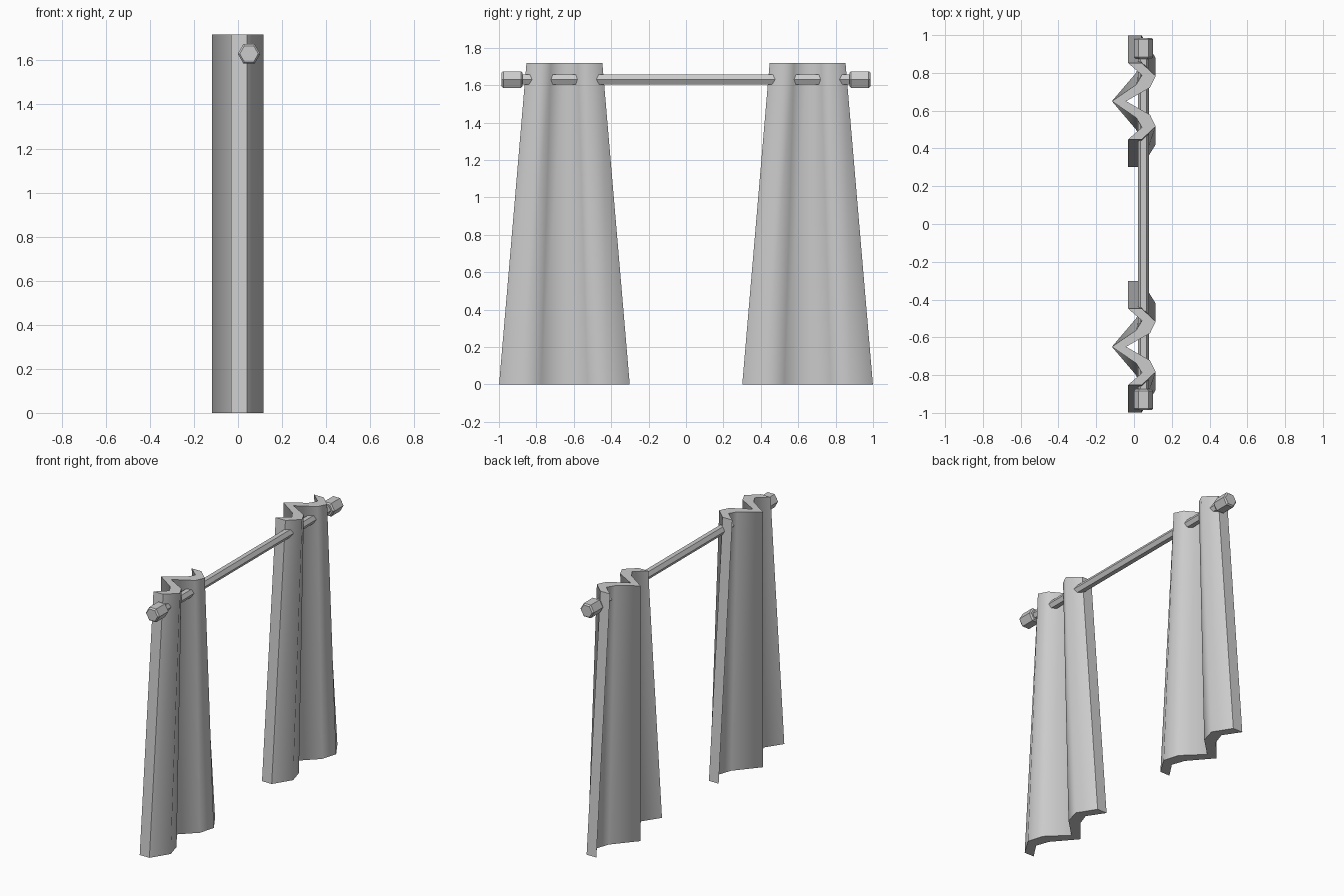
import bpy, bmesh, math

if "Cube" in bpy.data.objects:
    bpy.data.objects.remove(bpy.data.objects["Cube"])

ROD_X, ROD_Z = 0.05, 1.63
CENTRE_Y, TOP_Z, FLARE = 0.65, 1.717, 1.72

# Half of the pleat cross-section at the top: (x, offset from curtain middle)
FRONT = [(-0.042, 0), (0.085, 0.072), (0.115, 0.133), (0.04, 0.203)]
BACK = [(-0.117, 0), (0.012, 0.088), (0.042, 0.138), (-0.032, 0.203)]


def full(half):
    return [(x, -y) for x, y in reversed(half[1:])] + half


def curtain(name, cy):
    bm = bmesh.new()
    front, back = full(FRONT), full(BACK)
    outline = front + back[::-1]
    n, m = len(front), len(outline)
    low = [bm.verts.new((x, cy + y * FLARE, 0)) for x, y in outline]
    high = [bm.verts.new((x, cy + y, TOP_Z)) for x, y in outline]
    flat = []
    # Pleated sides, with the two narrow end strips kept flat
    for i in range(m):
        j = (i + 1) % m
        f = bm.faces.new((low[i], low[j], high[j], high[i]))
        f.smooth = True
        if i in (n - 1, m - 1):
            flat.append(f)
    # Top and bottom rims
    for ring in (low, high):
        for i in range(n - 1):
            flat.append(bm.faces.new((ring[i], ring[i + 1],
                                      ring[m - 2 - i], ring[m - 1 - i])))
    for f in flat:
        f.smooth = False
        for e in f.edges:
            e.smooth = False
    bmesh.ops.recalc_face_normals(bm, faces=bm.faces)
    mesh = bpy.data.meshes.new(name)
    bm.to_mesh(mesh)
    bm.free()
    bpy.context.collection.objects.link(bpy.data.objects.new(name, mesh))


def hex_bar(name, radius, y0, y1, chamfer=0):
    # Six-sided bar along y with a corner pointing to +x
    bm = bmesh.new()
    stations = [(y0, radius), (y1, radius)]
    if chamfer:
        stations = [(y0, radius - chamfer), (y0 + chamfer, radius),
                    (y1 - chamfer, radius), (y1, radius - chamfer)]
    rings = [[bm.verts.new((ROD_X + r * math.cos(k * math.pi / 3), y,
                            ROD_Z + r * math.sin(k * math.pi / 3)))
              for k in range(6)] for y, r in stations]
    for a, b in zip(rings, rings[1:]):
        for k in range(6):
            bm.faces.new((a[k], a[(k + 1) % 6], b[(k + 1) % 6], b[k]))
    bm.faces.new(rings[0])
    bm.faces.new(rings[-1])
    bmesh.ops.recalc_face_normals(bm, faces=bm.faces)
    mesh = bpy.data.meshes.new(name)
    bm.to_mesh(mesh)
    bm.free()
    bpy.context.collection.objects.link(bpy.data.objects.new(name, mesh))


# Curtains, rod and end knobs
hex_bar("curtain_rod", 0.03, -0.9, 0.9)
for side, s in (("near", -1), ("far", 1)):
    curtain("curtain_" + side, s * CENTRE_Y)
    hex_bar("rod_knob_" + side, 0.051, s * 0.93 - 0.056, s * 0.93 + 0.056, 0.009)
